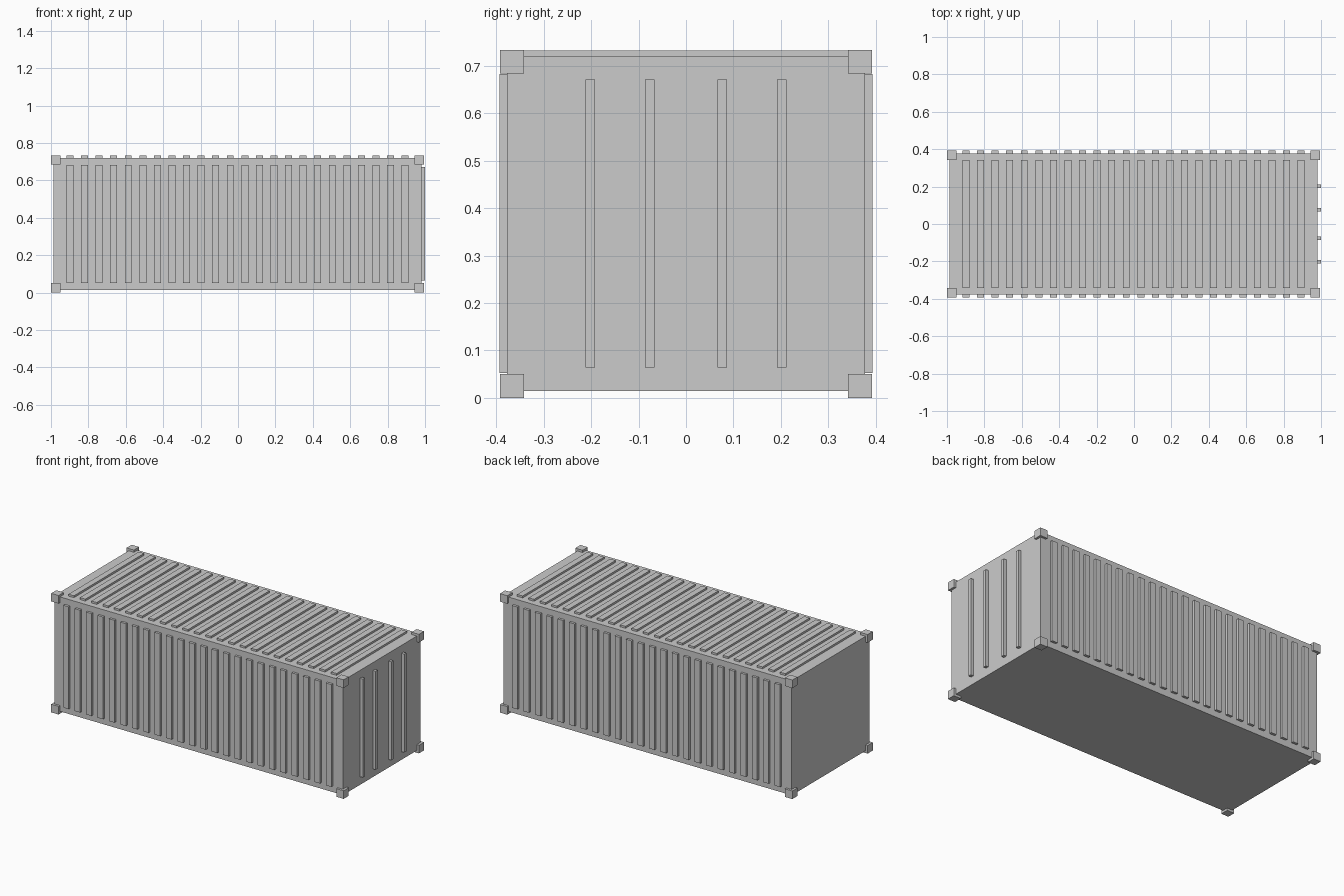
import bpy, bmesh
from mathutils import Matrix, Vector

if "Cube" in bpy.data.objects:
    bpy.data.objects.remove(bpy.data.objects["Cube"])

CX = -0.0025           # centre of the box; the door bars make up the rest
HY = 0.378             # half width of the box
Z0, Z1 = 0.014, 0.720  # floor and roof
X0, X1 = -0.986, 0.981 # plain end and door end


def boxes(name, bounds):
    """One object made of boxes given as (low corner, high corner)."""
    bm = bmesh.new()
    for lo, hi in bounds:
        lo, hi = Vector(lo), Vector(hi)
        m = Matrix.Translation((lo + hi) / 2) @ Matrix.Diagonal((*(hi - lo), 1))
        bmesh.ops.create_cube(bm, size=1, matrix=m)
    me = bpy.data.meshes.new(name)
    bm.to_mesh(me)
    bm.free()
    ob = bpy.data.objects.new(name, me)
    bpy.context.collection.objects.link(ob)
    return ob


# main box
boxes("container_body", [((X0, -HY, Z0), (X1, HY, Z1))])

# corner castings
S = 0.05
boxes("corner_castings", [((x, y, z), (x + S, y + S, z + S))
                          for x in (-1.0, 0.945)
                          for y in (-0.392, 0.342)
                          for z in (0.0, 0.684)])

# corrugation ribs on both sides and the roof
N, HALF, W = 24, 0.896, 0.0185
xs = [CX - HALF + 2 * HALF * i / (N - 1) for i in range(N)]
E = 0.004  # sunk into the wall
boxes("front_ribs", [((x - W, -0.393, 0.052), (x + W, -HY + E, 0.683)) for x in xs])
boxes("back_ribs", [((x - W, HY - E, 0.052), (x + W, 0.393, 0.683)) for x in xs])
boxes("roof_ribs", [((x - W, -0.342, Z1 - E), (x + W, 0.342, 0.732)) for x in xs])

# vertical locking bars on the door end
boxes("door_bars", [((X1 - E, y - 0.01, 0.064), (1.0, y + 0.01, 0.671))
                    for y in (-0.202, -0.076, 0.076, 0.202)])
